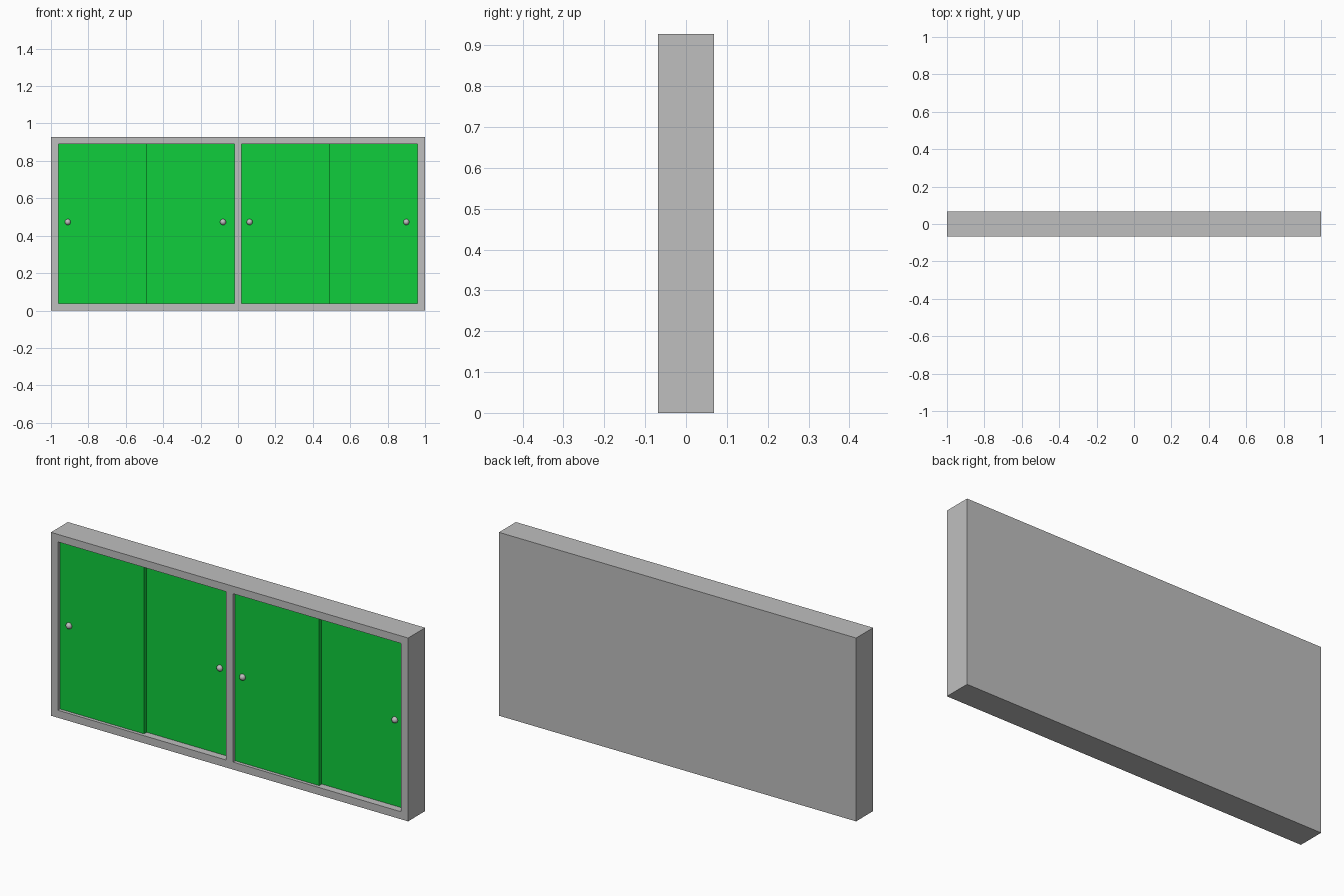
import bpy, bmesh
from mathutils import Vector, Matrix

cube = bpy.data.objects.get("Cube")
if cube:
    bpy.data.objects.remove(cube, do_unlink=True)


def material(name, color):
    m = bpy.data.materials.new(name)
    m.use_nodes = True
    m.diffuse_color = color
    m.node_tree.nodes["Principled BSDF"].inputs["Base Color"].default_value = color
    return m


GREY = material("light grey", (0.52, 0.52, 0.52, 1))
GREEN = material("bright green", (0.005, 0.61, 0.045, 1))

HEIGHT, FRONT, BACK = 0.928, -0.068, 0.068
BOTTOM, TOP = 0.038, 0.89          # opening heights
INNER, SPLIT, OUTER = 0.02, 0.49, 0.96
THICK = 0.02


def finish(name, bm, mat):
    mesh = bpy.data.meshes.new(name)
    bm.to_mesh(mesh)
    bm.free()
    mesh.materials.append(mat)
    obj = bpy.data.objects.new(name, mesh)
    bpy.context.collection.objects.link(obj)
    return obj


def box(lo, hi):
    lo, hi = Vector(lo), Vector(hi)
    bm = bmesh.new()
    bmesh.ops.create_cube(bm, size=1, matrix=Matrix.Translation((lo + hi) / 2)
                          @ Matrix.Diagonal((*(hi - lo), 1)))
    return bm


# Cabinet body: a block with two openings pushed in from the front
bm = box((-1, FRONT, 0), (1, BACK, HEIGHT))
cuts = [((x, 0, 0), (1, 0, 0)) for x in (-OUTER, -INNER, INNER, OUTER)]
cuts += [((0, 0, z), (0, 0, 1)) for z in (BOTTOM, TOP)]
for co, no in cuts:
    bmesh.ops.bisect_plane(bm, geom=bm.verts[:] + bm.edges[:] + bm.faces[:],
                           plane_co=co, plane_no=no)
openings = []
for f in bm.faces:
    c = f.calc_center_median()
    if f.normal.y < -0.9 and INNER < abs(c.x) < OUTER and BOTTOM < c.z < TOP:
        openings.append(f)
pushed = bmesh.ops.extrude_face_region(bm, geom=openings)["geom"]
bmesh.ops.translate(bm, vec=(0, 0.11, 0),
                    verts=[v for v in pushed if isinstance(v, bmesh.types.BMVert)])
bmesh.ops.delete(bm, geom=[f for f in openings if f.is_valid], context='FACES')
bmesh.ops.recalc_face_normals(bm, faces=bm.faces)
finish("cabinet_frame", bm, GREY)


# Sliding doors with knobs: in each bay the -x door runs in the front track
def door(name, x0, x1, recess, knob_x):
    y = FRONT + recess
    finish(name, box((x0, y, BOTTOM), (x1, y + THICK, TOP)), GREEN)
    ball = bmesh.new()
    bmesh.ops.create_uvsphere(ball, u_segments=12, v_segments=8, radius=0.016,
                              matrix=Matrix.Translation((knob_x, y, 0.473)))
    knob = finish(name + "_knob", ball, GREY)
    knob.data.shade_smooth()


for side, x0, mid, x1 in (("right", -OUTER, -SPLIT, -INNER),
                          ("left", INNER, SPLIT, OUTER)):
    inset = 0.05 if side == "right" else 0.042
    door(side + "_bay_front_door", x0, mid, 0.017, x0 + inset)
    door(side + "_bay_rear_door", mid - 0.03, x1, 0.038, x1 - 0.06)
